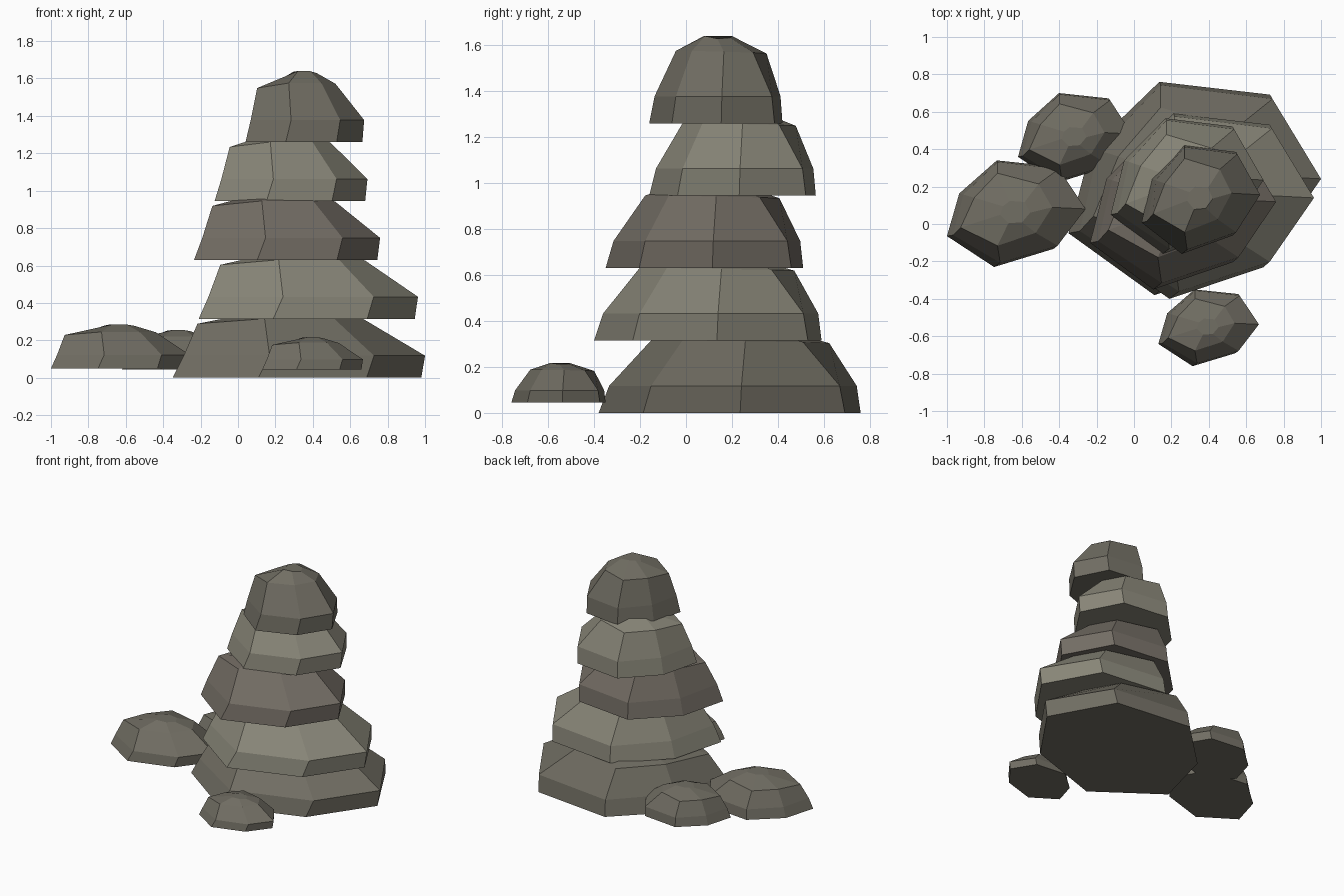
import bpy, bmesh

if "Cube" in bpy.data.objects:
    bpy.data.objects.remove(bpy.data.objects["Cube"])

# One seven-sided rock, as rings of (x, y, z) inside a unit box
FOOT = [(0, .29, 0), (.345, 0, 0), (.78, .17, 0), (1, .54, 0),
        (.81, .94, 0), (.365, 1, 0), (.09, .69, 0)]
BELLY = [(.045, .30, .31), (.39, .04, .31), (.81, .20, .31), (1.015, .545, .31),
         (.82, .92, .31), (.37, .985, .31), (.12, .68, .31)]
SHOULDER = [(.10, .37, .76), (.37, .20, .83), (.65, .32, .83), (.77, .56, .82),
            (.67, .78, .81), (.37, .88, .80), (.20, .65, .78)]
CROWN = [(.39, .49, .93), (.45, .41, 1), (.55, .42, 1), (.61, .51, .97),
         (.57, .61, .98), (.46, .62, 1), (.41, .57, .99)]
RINGS = [FOOT, BELLY, SHOULDER, CROWN]


def material(name, rgb):
    m = bpy.data.materials.new(name)
    m.diffuse_color = (*rgb, 1)
    m.use_nodes = True
    m.node_tree.nodes["Principled BSDF"].inputs["Base Color"].default_value = m.diffuse_color
    return m


DARK = material("dark_stone", (.165, .155, .125))
LIGHT = material("light_stone", (.25, .24, .19))
BROWN = material("brown_stone", (.175, .155, .13))


def stone(name, x, y, z, mat):
    """Fit the rock into the box given by three (min, max) ranges."""
    bm = bmesh.new()
    box = (x, y, z)
    rings = [[bm.verts.new([lo + (hi - lo) * t for t, (lo, hi) in zip(p, box)])
              for p in ring] for ring in RINGS]
    n = len(FOOT)
    for a, b in zip(rings, rings[1:]):
        for i in range(n):
            j = (i + 1) % n
            bm.faces.new((a[i], a[j], b[j], b[i]))
    bm.faces.new(rings[0][::-1])
    bm.faces.new(rings[-1])
    bmesh.ops.recalc_face_normals(bm, faces=bm.faces)
    mesh = bpy.data.meshes.new(name)
    bm.to_mesh(mesh)
    bm.free()
    mesh.materials.append(mat)
    bpy.context.collection.objects.link(bpy.data.objects.new(name, mesh))


# Stacked stones, evenly spaced and slightly overlapping
STACK = [((-.35, .98), (-.38, .76), DARK), ((-.21, .945), (-.40, .59), LIGHT),
         ((-.235, .745), (-.35, .51), BROWN), ((-.125, .68), (-.16, .565), LIGHT),
         ((.04, .665), (-.16, .42), DARK)]
for i, (x, y, mat) in enumerate(STACK):
    z = .315 * i
    stone(f"stack_stone_{i + 1}", x, y, (z, z + .38), mat)

# Loose stones around the base
stone("left_stone", (-1, -.27), (-.23, .34), (.05, .285), DARK)
stone("back_left_stone", (-.62, -.02), (.22, .70), (.045, .255), DARK)
stone("front_stone", (.13, .66), (-.76, -.35), (.045, .217), DARK)
